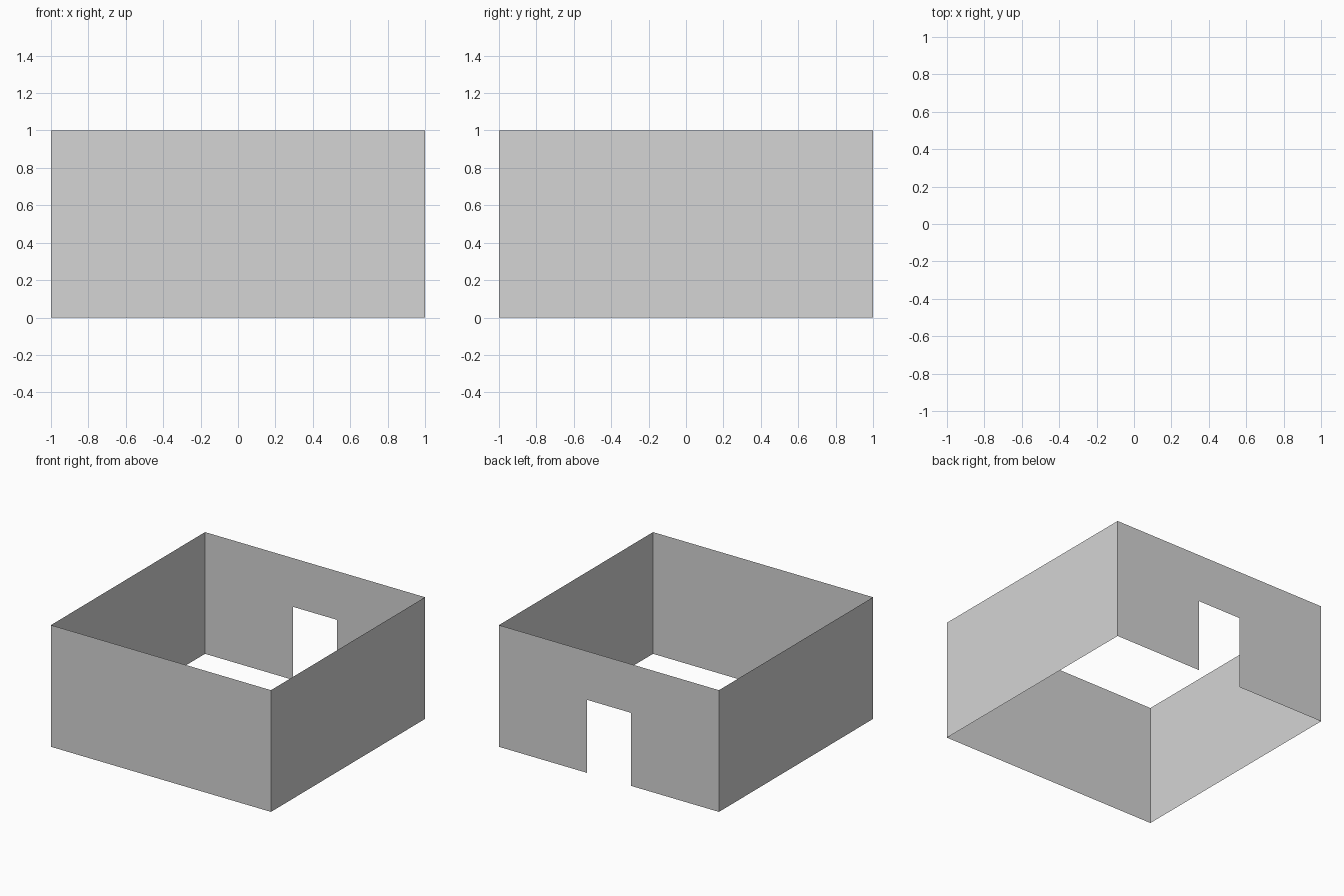
import bpy

if "Cube" in bpy.data.objects:
    bpy.data.objects.remove(bpy.data.objects["Cube"])

grey = bpy.data.materials.new("light_grey")
grey.diffuse_color = (0.66, 0.66, 0.66, 1)
grey.use_nodes = True
grey.node_tree.nodes["Principled BSDF"].inputs["Base Color"].default_value = grey.diffuse_color

W, H = 1.0, 1.0            # half width, wall height
DOOR_W, DOOR_H = 0.2, 0.6  # half door width, door height


def wall(name, outline, to_world):
    """Single-sheet wall from a 2D outline (across, up)."""
    mesh = bpy.data.meshes.new(name)
    mesh.from_pydata([to_world(a, z) for a, z in outline], [], [range(len(outline))])
    mesh.materials.append(grey)
    obj = bpy.data.objects.new(name, mesh)
    bpy.context.collection.objects.link(obj)


plain = [(-W, 0), (W, 0), (W, H), (-W, H)]
doorway = [(-W, 0), (-DOOR_W, 0), (-DOOR_W, DOOR_H), (DOOR_W, DOOR_H),
           (DOOR_W, 0), (W, 0), (W, H), (-W, H)]

# Four thin walls facing outward; the doorway is in the back one
wall("front_wall", plain, lambda a, z: (a, -W, z))
wall("right_wall", plain, lambda a, z: (W, a, z))
wall("back_wall_with_doorway", doorway, lambda a, z: (-a, W, z))
wall("left_wall", plain, lambda a, z: (-W, -a, z))
